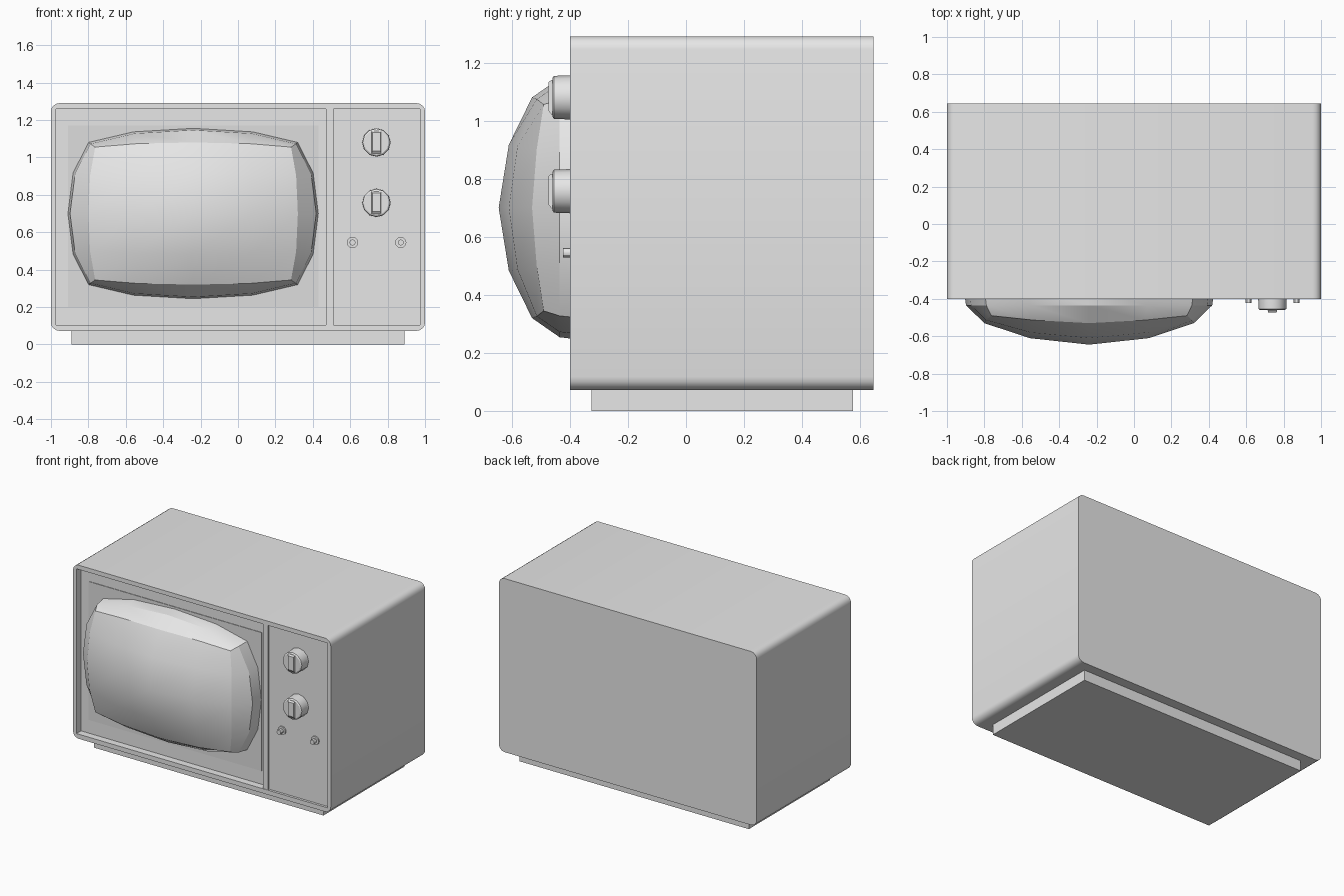
import bpy, bmesh, math
from mathutils import Vector

cube = bpy.data.objects.get("Cube")
if cube:
    bpy.data.objects.remove(cube, do_unlink=True)


def material(name, value):
    m = bpy.data.materials.new(name)
    m.use_nodes = True
    colour = (value, value, value, 1)
    m.diffuse_color = colour
    m.node_tree.nodes["Principled BSDF"].inputs["Base Color"].default_value = colour
    return m


GREY = material("light grey", 0.8)
SHADE = material("mask grey", 0.73)


def finish(name, bm, angle=30, mat=GREY):
    """Clean the mesh, make the object and shade it."""
    bmesh.ops.remove_doubles(bm, verts=bm.verts, dist=1e-5)
    bmesh.ops.recalc_face_normals(bm, faces=bm.faces)
    mesh = bpy.data.meshes.new(name)
    bm.to_mesh(mesh)
    bm.free()
    mesh.materials.append(mat)
    ob = bpy.data.objects.new(name, mesh)
    bpy.context.collection.objects.link(ob)
    bpy.ops.object.select_all(action='DESELECT')
    ob.select_set(True)
    bpy.context.view_layer.objects.active = ob
    bpy.ops.object.shade_smooth_by_angle(angle=math.radians(angle))
    return ob


def loft(bm, rings, cap_first=True, cap_last=True):
    """Skin equal-length rings of points; repeated points collapse to triangles."""
    loops = [[bm.verts.new(p) for p in ring] for ring in rings]
    n = len(loops[0])
    for a, b in zip(loops, loops[1:]):
        for i in range(n):
            j = (i + 1) % n
            bm.faces.new((a[i], a[j], b[j], b[i]))
    if cap_first:
        bm.faces.new(loops[0])
    if cap_last:
        bm.faces.new(loops[-1])


def rect(x0, x1, z0, z1, y, radius=0.0, steps=4):
    """Rectangle facing the front, each corner made of steps + 1 points."""
    pts = []
    corners = ((x1, z1, -1, -1), (x0, z1, 1, -1), (x0, z0, 1, 1), (x1, z0, -1, 1))
    for c, (x, z, sx, sz) in enumerate(corners):
        for k in range(steps + 1):
            a = math.pi / 2 * (c + k / steps)
            pts.append((x + sx * radius + radius * math.cos(a), y,
                        z + sz * radius + radius * math.sin(a)))
    return pts


def box(name, x0, x1, y0, y1, z0, z1, mat=GREY):
    bm = bmesh.new()
    bmesh.ops.create_cube(bm, size=1)
    for v in bm.verts:
        v.co = Vector(((x0 + x1) / 2 + v.co.x * (x1 - x0),
                       (y0 + y1) / 2 + v.co.y * (y1 - y0),
                       (z0 + z1) / 2 + v.co.z * (z1 - z0)))
    return finish(name, bm, mat=mat)


def turned(name, x, z, profile, sides):
    """Part turned about a front-to-back axis; profile holds (radius, y)."""
    bm = bmesh.new()
    rings = []
    for r, y in profile:
        rings.append([(x + r * math.cos(math.tau * i / sides), y,
                       z + r * math.sin(math.tau * i / sides)) for i in range(sides)])
    loft(bm, rings)
    return finish(name, bm)


# Cabinet with a rounded outline and a recessed front
FRONT, BACK, RECESS = -0.40, 0.645, -0.35
bm = bmesh.new()
loft(bm, [rect(-1, 1, 0.073, 1.29, BACK, 0.045),
          rect(-1, 1, 0.073, 1.29, FRONT, 0.045),
          rect(-0.973, 0.973, 0.105, 1.26, FRONT),
          rect(-0.973, 0.973, 0.105, 1.26, RECESS)], cap_last=False)
x, z = (-0.973, 0.973), (0.105, 1.26)
bm.faces.new([bm.verts.new((x[i], RECESS, z[j])) for i, j in ((0, 0), (1, 0), (1, 1), (0, 1))])
bmesh.ops.remove_doubles(bm, verts=bm.verts, dist=1e-5)
finish("cabinet", bm)

# Foot, divider, control panel and the mask around the tube
box("base", -0.89, 0.89, -0.325, 0.575, 0, 0.08)
box("divider", 0.47, 0.51, -0.397, RECESS, 0.105, 1.26)
box("control_panel", 0.51, 0.973, -0.383, RECESS, 0.105, 1.26)
box("screen_mask", -0.91, 0.43, RECESS - 0.004, RECESS, 0.2, 1.17, SHADE)


# Bulging picture tube: a domed grid, then rings stepping back to the mask
def tube_point(u, v, half_x, half_z, pinch, y):
    def ease(t):
        return math.copysign(abs(t) ** 0.81, t)
    return (-0.24 + half_x * ease(u) * (1 - pinch * v * v), y,
            0.70 + half_z * ease(v) * (1 - pinch * u * u))


bm = bmesh.new()
steps = [i / 2 - 1 for i in range(5)]
grid = {}
for u in steps:
    for v in steps:
        y = -0.645 + 0.115 * (abs(u) ** 1.72 + abs(v) ** 1.72) - 0.075 * (u * v) ** 2
        grid[u, v] = bm.verts.new(tube_point(u, v, 0.56, 0.38, 0.065, y))
for u in steps[:-1]:
    for v in steps[:-1]:
        bm.faces.new([grid[u + a, v + b] for a, b in ((0, 0), (.5, 0), (.5, .5), (0, .5))])
edge = ([(u, -1) for u in steps[:-1]] + [(1, v) for v in steps[:-1]]
        + [(-u, 1) for u in steps[:-1]] + [(-1, -v) for v in steps[:-1]])
loft(bm, [[grid[k].co.copy() for k in edge],
          [tube_point(u, v, 0.658, 0.446, 0.165, -0.435) for u, v in edge],
          [tube_point(u, v, 0.67, 0.456, 0.165, RECESS) for u, v in edge]],
     cap_first=False)
finish("picture_tube", bm, 25)

# Two tuning dials, each with a raised grip
for name, z in (("upper", 1.08), ("lower", 0.757)):
    turned(name + "_dial", 0.74, z, [(0.076, -0.38), (0.076, -0.40), (0.074, -0.455),
                                     (0.066, -0.46)], 12)
    bm = bmesh.new()
    loft(bm, [rect(0.715, 0.765, z - 0.06, z + 0.06, -0.45, steps=1),
              rect(0.715, 0.765, z - 0.06, z + 0.06, -0.463, steps=1),
              rect(0.718, 0.762, z - 0.045, z + 0.052, -0.474, steps=1)])
    finish(name + "_dial_grip", bm)

# Two small adjusting knobs
for name, x in (("right", 0.612), ("left", 0.87)):
    turned(name + "_small_knob", x, 0.545,
           [(0.03, -0.38), (0.03, -0.393), (0.016, -0.393), (0.016, -0.423)], 12)
